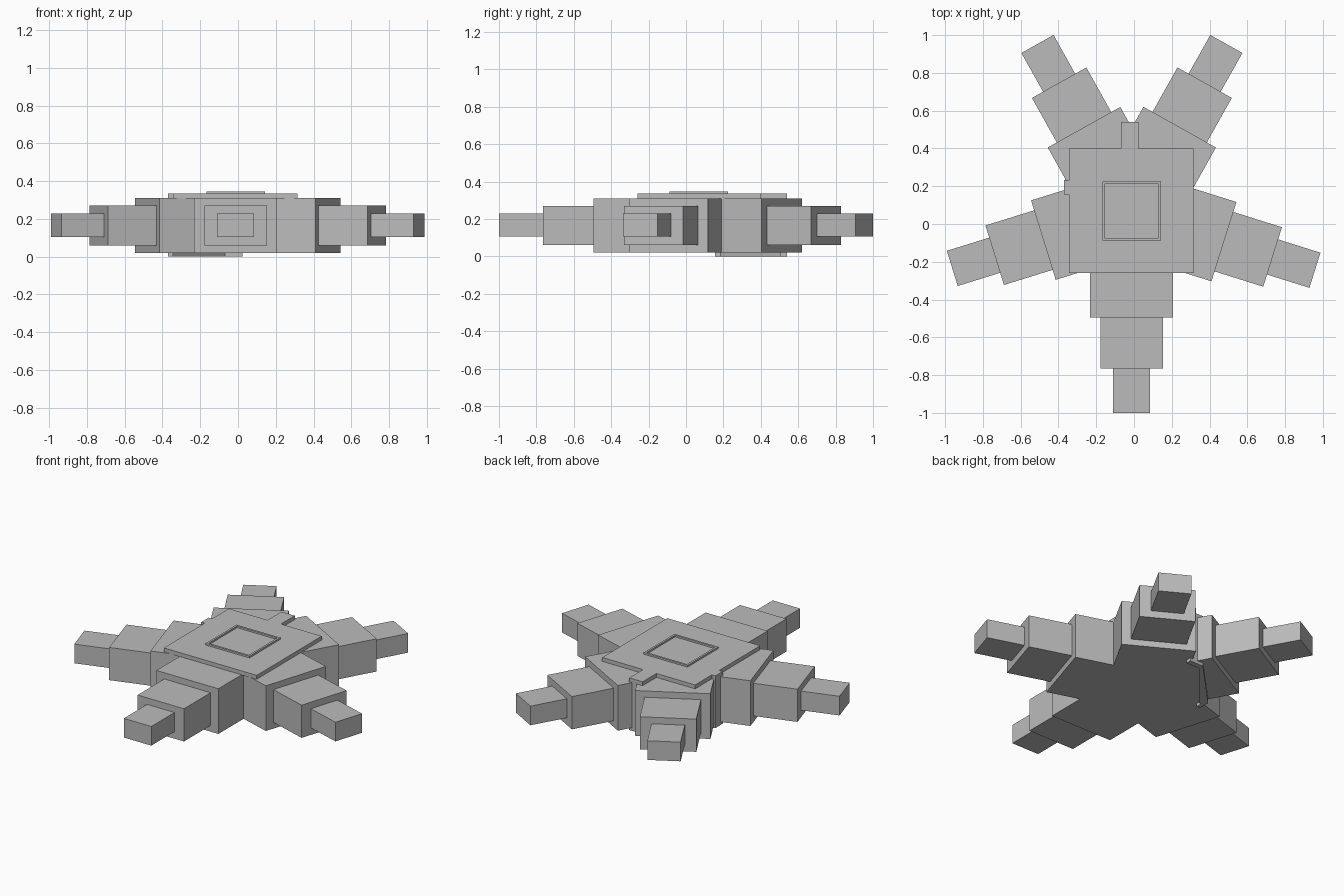
import bpy, bmesh, math
from mathutils import Vector, Matrix

cube = bpy.data.objects.get("Cube")
if cube:
    bpy.data.objects.remove(cube, do_unlink=True)

grey = bpy.data.materials.new("plain_grey")
grey.use_nodes = True
COLOUR = (0.5, 0.5, 0.5, 1)
grey.diffuse_color = COLOUR
grey.node_tree.nodes["Principled BSDF"].inputs["Base Color"].default_value = COLOUR


def finish(name, bm):
    bmesh.ops.recalc_face_normals(bm, faces=bm.faces)
    mesh = bpy.data.meshes.new(name)
    bm.to_mesh(mesh)
    bm.free()
    mesh.materials.append(grey)
    obj = bpy.data.objects.new(name, mesh)
    bpy.context.collection.objects.link(obj)
    return obj


def prism(name, outline, z0, z1):
    """Extrude a flat outline from z0 up to z1."""
    bm = bmesh.new()
    face = bm.faces.new([bm.verts.new((x, y, z0)) for x, y in outline])
    top = bmesh.ops.extrude_face_region(bm, geom=[face])["geom"]
    verts = [v for v in top if isinstance(v, bmesh.types.BMVert)]
    bmesh.ops.translate(bm, verts=verts, vec=(0, 0, z1 - z0))
    return finish(name, bm)


def rect(x0, x1, y0, y1):
    return [(x0, y0), (x1, y0), (x1, y1), (x0, y1)]


# Five stepped arms radiating from the hub
hub = Vector((-0.012, 0.06))
# start, end (measured back from the arm's tip), width, bottom, top
blocks = {
    "base": (None, 0.505, 0.44, 0.02, 0.31),
    "middle": (0.56, 0.235, 0.33, 0.06, 0.27),
    "tip": (0.29, 0.0, 0.195, 0.105, 0.228),
}
arms = {
    "front": (-0.013, -1.0),
    "left": (0.958, -0.245),
    "right": (-0.962, -0.235),
    "back_left": (0.489, 0.953),
    "back_right": (-0.511, 0.953),
}
for side, end in arms.items():
    axis = Vector(end) - hub
    reach = axis.length
    turn = Matrix.Rotation(math.atan2(axis.y, axis.x), 2)
    for part, (start, stop, width, z0, z1) in blocks.items():
        inner = 0 if start is None else reach - start
        corners = rect(inner, reach - stop, -width / 2, width / 2)
        outline = [hub + turn @ Vector(c) for c in corners]
        prism(f"{side}_arm_{part}", outline, z0, z1)

# Square top plate with tabs that carry the strap
prism("top_plate", [(-0.345, -0.26), (0.315, -0.26), (0.315, 0.4), (0.025, 0.4),
                    (0.025, 0.54), (-0.07, 0.54), (-0.07, 0.4), (-0.345, 0.4),
                    (-0.345, 0.23), (-0.37, 0.23), (-0.37, 0.155), (-0.345, 0.155)],
      0.308, 0.335)

# Thin raised frame on the plate
bm = bmesh.new()
low, high, rim = 0.33, 0.346, 0.013
x0, x1, y0, y1 = -0.168, 0.143, -0.088, 0.225
rings = []
for inset, z in ((0, low), (0, high), (rim, high), (rim, low)):
    ring = rect(x0 + inset, x1 - inset, y0 + inset, y1 - inset)
    rings.append([bm.verts.new((x, y, z)) for x, y in ring])
for r in range(4):
    a, b = rings[r], rings[(r + 1) % 4]
    for i in range(4):
        j = (i + 1) % 4
        bm.faces.new((a[i], a[j], b[j], b[i]))
finish("plate_frame", bm)

# Strap: down two notches and diagonally across the underside
prism("back_strap", rect(-0.07, 0.025, 0.515, 0.54), 0.0, 0.315)
prism("side_strap", rect(-0.37, -0.345, 0.155, 0.23), 0.0, 0.315)
prism("bottom_strap", [(0.025, 0.54), (-0.07, 0.54), (-0.37, 0.23), (-0.37, 0.155),
                       (-0.07, 0.505), (0.025, 0.505)], 0.0, 0.025)
